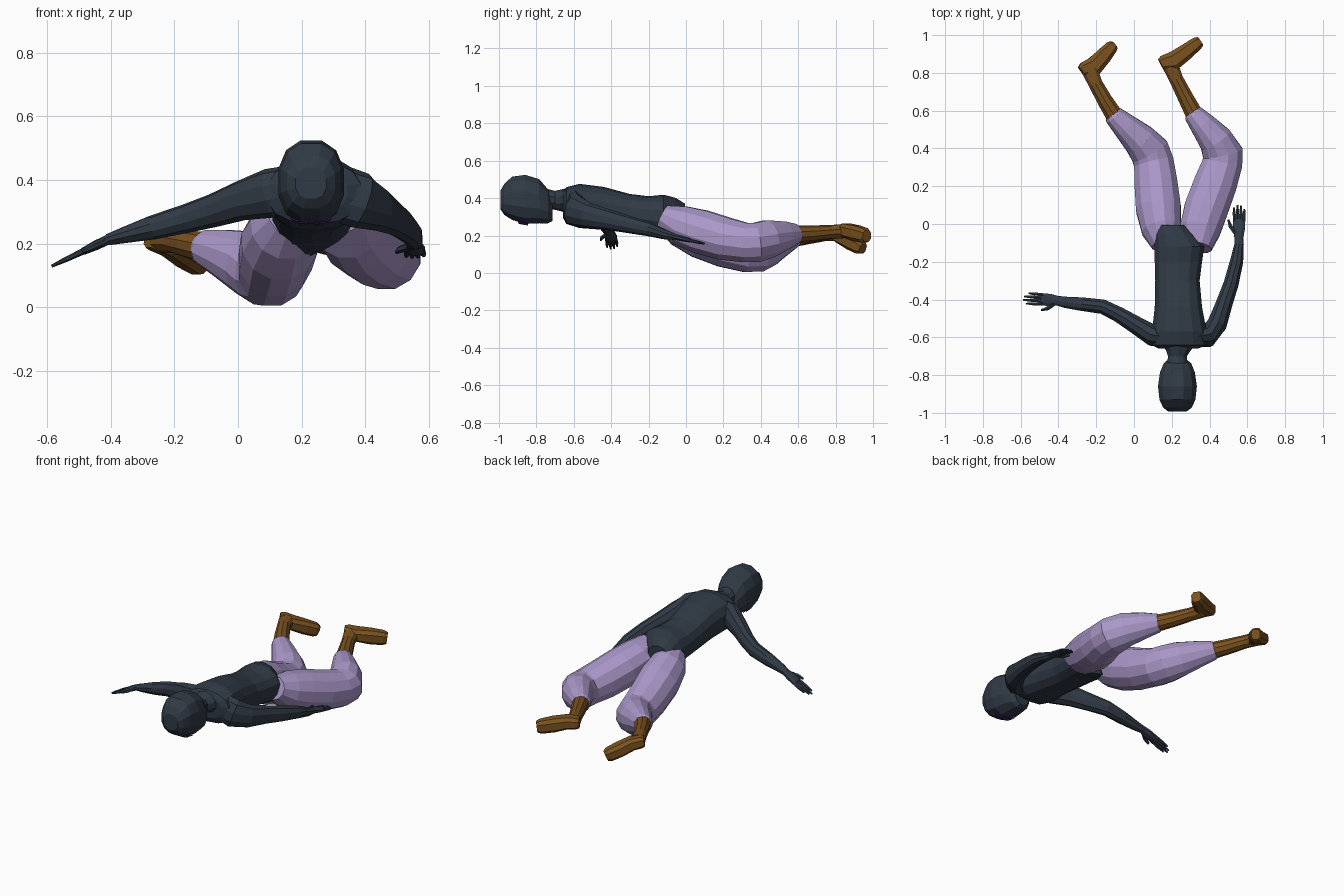
import bpy, bmesh, math
from mathutils import Vector


def material(name, rgb):
    m = bpy.data.materials.new(name)
    m.diffuse_color = (*rgb, 1)
    return m


SLATE = material("dark slate", (0.030, 0.042, 0.060))
LAVENDER = material("lavender", (0.40, 0.31, 0.58))
BROWN = material("boot brown", (0.20, 0.085, 0.014))
PURPLE = material("eye purple", (0.09, 0.012, 0.2))


def finish(name, bm, mat):
    bmesh.ops.recalc_face_normals(bm, faces=bm.faces[:])
    me = bpy.data.meshes.new(name)
    bm.to_mesh(me)
    bm.free()
    me.materials.append(mat)
    ob = bpy.data.objects.new(name, me)
    bpy.context.collection.objects.link(ob)
    return ob


def loft(name, mat, stations, sides=10, square=1.0, axis=None):
    """Skin rings (x, y, z, half width, half height) along a path."""
    bm = bmesh.new()
    pts = [Vector(s[:3]) for s in stations]
    rings = []
    for i, s in enumerate(stations):
        a = pts[i] - pts[i - 1] if i > 0 else Vector()
        b = pts[i + 1] - pts[i] if i < len(pts) - 1 else Vector()
        t = Vector(axis) if axis else (a.normalized() + b.normalized()).normalized()
        side = t.cross(Vector((0, 0, 1))).normalized()
        up = side.cross(t)
        k = 1 / math.cos(math.pi / sides) if square == 1 else 1
        ring = []
        for j in range(sides):
            ang = 2 * math.pi * (j + 0.5) / sides
            c, n = math.cos(ang), math.sin(ang)
            u = math.copysign(abs(c) ** square, c) * s[3] * k
            v = math.copysign(abs(n) ** square, n) * s[4] * k
            ring.append(bm.verts.new(pts[i] + side * u + up * v))
        rings.append(ring)
    for r, q in zip(rings, rings[1:]):
        for j in range(sides):
            m = (j + 1) % sides
            bm.faces.new((r[j], r[m], q[m], q[j]))
    bm.faces.new(rings[0])
    bm.faces.new(rings[-1])
    return finish(name, bm, mat)


FORWARD = (0, 1, 0)

# Torso, from the shoulders to the seat
loft("torso", SLATE, [
    (.235, -.658, .365, .11, .07), (.24, -.64, .36, .15, .098),
    (.24, -.57, .358, .148, .118), (.235, -.44, .345, .128, .115),
    (.23, -.30, .32, .12, .102), (.235, -.20, .31, .128, .10),
    (.24, -.12, .305, .135, .113), (.215, -.055, .285, .108, .116),
    (.195, -.005, .262, .076, .108)], 14, .85, FORWARD)
loft("neck", SLATE, [
    (.23, -.78, .40, .058, .055), (.23, -.70, .388, .05, .048),
    (.235, -.67, .388, .065, .055), (.235, -.61, .385, .11, .07)], 10, 1, FORWARD)

# Head facing the ground, crown towards the front
PROFILE = ((-.993, .34, .44, .05), (-.972, .308, .478, .078),
           (-.93, .28, .518, .098), (-.86, .258, .528, .106),
           (-.785, .262, .505, .095), (-.738, .262, .45, .075), (-.715, .275, .39, .048))
head = loft("head", SLATE, [(.23, y, (lo + hi) / 2, w, (hi - lo) / 2)
                            for y, lo, hi, w in PROFILE], 12, .85, FORWARD)

# Jagged eye marks laid on the face
bpy.context.view_layer.update()
bm = bmesh.new()
for s in (-1, 1):
    for a, b in ((.008, .024), (.022, .04), (.037, .06)):
        tri = []
        for dx, y in ((a, -.895), (b, -.88), ((a + b) / 2, -.845)):
            x = .23 + s * dx
            hit, loc, nor, _ = head.ray_cast(Vector((x, y, 0)), Vector((0, 0, 1)))
            p = loc + nor * .005 if hit else Vector((x, y, .262))
            tri.append(bm.verts.new(p))
        bm.faces.new(tri)
eyes = finish("eye_marks", bm, PURPLE)
eyes.modifiers.new("plate", 'SOLIDIFY').thickness = .004

# Arms
loft("left_arm", SLATE, [
    (.20, -.605, .38, .05, .068), (.10, -.59, .358, .056, .074),
    (.01, -.535, .335, .047, .06), (-.08, -.48, .303, .041, .05),
    (-.165, -.438, .278, .038, .043), (-.27, -.425, .25, .036, .036),
    (-.36, -.415, .226, .03, .024), (-.41, -.405, .212, .025, .017)])
loft("right_arm", SLATE, [
    (.30, -.60, .365, .05, .085), (.385, -.595, .335, .058, .085),
    (.44, -.53, .308, .052, .066), (.478, -.42, .285, .044, .053),
    (.513, -.32, .262, .04, .045), (.543, -.20, .234, .035, .036),
    (.556, -.11, .205, .025, .025), (.555, -.06, .193, .022, .016)])


# Hands: flat palm, four fingers and a thumb
def hand(name, wrist, direction, thumb_side, reach):
    w, d = Vector(wrist), Vector(direction).normalized()
    across = d.cross(Vector((0, 0, 1))).normalized() * thumb_side

    def at(f, s):
        return tuple(w + d * f + across * s)
    loft(name + "_palm", SLATE, [(*at(-.02, 0), .022, .015),
         (*at(.04, 0), .033, .015), (*at(.085, -.002), .031, .011)], 8)
    for i, length in enumerate((.085, .1, .095, .075)):
        s, length = .023 - i * .016, length * reach
        loft(f"{name}_finger_{i + 1}", SLATE, [
            (*at(.075, s), .0085, .0085), (*at(.075 + length * .6, s * 1.1), .008, .007),
            (*at(.075 + length, s * 1.15), .004, .004)], 6)
    loft(name + "_thumb", SLATE, [(*at(.01, .015), .012, .011),
         (*at(.05, .045), .010, .010), (*at(.085, .056), .005, .006)], 6)


hand("left_hand", (-.41, -.405, .212), (-.19, .012, -.09), -1, 1.2)
hand("right_hand", (.555, -.06, .193), (.001, .18, -.042), -1, .9)

# Baggy trouser legs
loft("left_trouser_leg", LAVENDER, [
    (.165, -.11, .29, .07, .068), (.145, -.03, .25, .104, .107),
    (.13, .08, .20, .119, .122), (.117, .21, .145, .114, .116),
    (.105, .325, .112, .106, .108), (.083, .385, .115, .105, .108),
    (.03, .445, .14, .09, .10), (-.05, .52, .17, .068, .075),
    (-.108, .575, .188, .052, .055), (-.118, .585, .191, .042, .044)], 12)
loft("right_trouser_leg", LAVENDER, [
    (.335, -.125, .30, .076, .066), (.35, -.03, .255, .108, .106),
    (.382, .08, .22, .116, .117), (.43, .21, .182, .114, .114),
    (.468, .32, .162, .106, .105), (.47, .375, .163, .107, .105),
    (.432, .445, .183, .09, .10), (.36, .53, .20, .068, .075),
    (.312, .585, .207, .052, .055), (.304, .594, .208, .042, .044)], 12)

# Boots: shaft plus foot bent at a right angle, soles facing away
FEET = {
    "left": ([(-.095, .56, .185, .047, .047), (-.155, .655, .198, .041, .042),
              (-.205, .745, .208, .037, .036), (-.235, .815, .208, .044, .036)],
             [(-.277, .807, .215, .032, .03), (-.262, .818, .212, .042, .036),
              (-.215, .832, .196, .053, .038), (-.162, .888, .162, .045, .042),
              (-.122, .933, .138, .036, .04), (-.109, .945, .13, .026, .03)]),
    "right": ([(.325, .57, .205, .047, .047), (.27, .675, .21, .041, .042),
               (.222, .77, .218, .037, .036), (.188, .85, .224, .044, .036)],
              [(.142, .845, .232, .032, .03), (.157, .853, .231, .042, .036),
               (.207, .862, .227, .053, .038), (.274, .91, .212, .045, .044),
               (.332, .955, .20, .037, .041), (.35, .967, .197, .028, .032)]),
}
for side, (shaft, foot) in FEET.items():
    loft(side + "_boot_shaft", BROWN, shaft, 10)
    loft(side + "_boot_foot", BROWN, foot, 8, .7)
